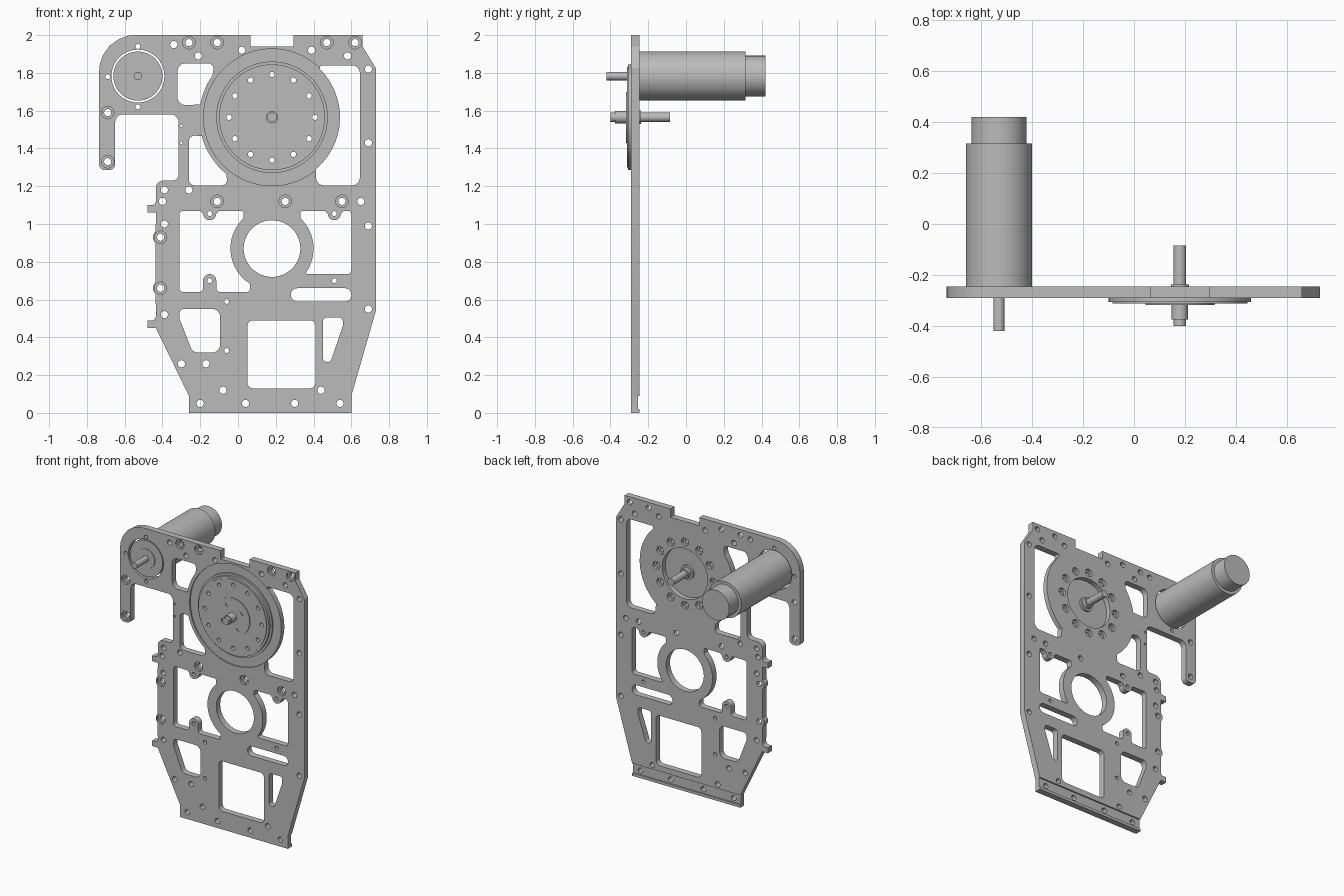
import bpy, bmesh, math
from mathutils import Vector, Matrix

default_cube = bpy.data.objects.get("Cube")
if default_cube:
    bpy.data.objects.remove(default_cube, do_unlink=True)

UNIT = 0.01  # profiles are written in hundredths
scene_objects = bpy.context.scene.collection.objects

metal = bpy.data.materials.new("plain_grey_metal")
metal.use_nodes = True
grey = (0.5, 0.5, 0.5, 1)
metal.diffuse_color = grey
metal.node_tree.nodes["Principled BSDF"].inputs["Base Color"].default_value = grey


def arc(centre, radius, start, end, steps=16):
    """Unfilleted points along an arc, angles in degrees."""
    angles = [math.radians(start + (end - start) * i / steps) for i in range(steps + 1)]
    return [(centre[0] + radius * math.cos(a), centre[1] + radius * math.sin(a), 0) for a in angles]


def circle(centre, radius, steps=64):
    return arc(centre, radius, 0, 360, steps)[:-1]


def circles(centres, radius):
    return [circle(centre, radius, 24) for centre in centres]


def row(z, *xs):
    return [(x, z) for x in xs]


def column(x, *zs):
    return [(x, z) for z in zs]


def rounded(corners, fillet, steps=6):
    """Fillet every corner (x, z), or (x, z, radius) where it differs."""
    points = []
    for i, corner in enumerate(corners):
        radius = corner[2] if len(corner) > 2 else fillet
        p = Vector(corner[:2])
        if radius == 0:
            points.append(tuple(p))
            continue
        to_a = Vector(corners[i - 1][:2]) - p
        to_b = Vector(corners[(i + 1) % len(corners)][:2]) - p
        half = to_a.angle(to_b) / 2
        reach = min(radius / math.tan(half), to_a.length * 0.49, to_b.length * 0.49)
        radius = reach * math.tan(half)
        a, b = to_a.normalized(), to_b.normalized()
        centre = p + (a + b).normalized() * radius / math.sin(half)
        u, v = p + a * reach - centre, p + b * reach - centre
        for k in range(steps + 1):
            points.append(tuple(centre + u.lerp(v, k / steps).normalized() * radius))
    return points


def box(x0, x1, z0, z1, fillet):
    return rounded([(x0, z0), (x1, z0), (x1, z1), (x0, z1)], fillet)


def prism(name, loops, front, back):
    """Extrude an outline with holes along y, from front to back."""
    curve = bpy.data.curves.new(name, "CURVE")
    curve.dimensions, curve.fill_mode = "2D", "BOTH"
    curve.extrude = (back - front) / 2
    for loop in loops:
        spline = curve.splines.new("POLY")
        spline.points.add(len(loop) - 1)
        for point, place in zip(spline.points, loop):
            point.co = (place[0] * UNIT, place[1] * UNIT, 0, 1)
        spline.use_cyclic_u = True
    temp = bpy.data.objects.new(name + "_profile", curve)
    scene_objects.link(temp)
    graph = bpy.context.evaluated_depsgraph_get()
    mesh = bpy.data.meshes.new_from_object(temp.evaluated_get(graph))
    bpy.data.objects.remove(temp, do_unlink=True)
    mesh.transform(Matrix.Translation((0, (front + back) / 2, 0)) @ Matrix.Rotation(math.pi / 2, 4, "X"))
    bm = bmesh.new()
    bm.from_mesh(mesh)
    bmesh.ops.remove_doubles(bm, verts=bm.verts, dist=0.00001)
    bmesh.ops.recalc_face_normals(bm, faces=bm.faces)
    bm.to_mesh(mesh)
    bm.free()
    mesh.name = name
    mesh.materials.clear()
    mesh.materials.append(metal)
    part = bpy.data.objects.new(name, mesh)
    scene_objects.link(part)
    return part


def carve(part, cutter):
    """Subtract the cutter for good and remove it."""
    cutter.hide_render = True
    cut = part.modifiers.new("cut", "BOOLEAN")
    cut.operation, cut.solver, cut.object = "DIFFERENCE", "EXACT", cutter
    graph = bpy.context.evaluated_depsgraph_get()
    part.data = bpy.data.meshes.new_from_object(part.evaluated_get(graph))
    part.modifiers.clear()
    bpy.data.objects.remove(cutter, do_unlink=True)


def turned(name, centre, steps):
    """Stepped round part: radius, front and back of each named step."""
    for step, (radius, front, back) in steps.items():
        prism(f"{name}_{step}", [circle(centre, radius)], front, back)


FRONT, BACK = -0.29, -0.245
wheel, motor, ring = (18, 156.5), (-53, 178.3), (18, 87)
LEFT, RIGHT, TOP = -43.5, 73, 200

# Plate outline, anticlockwise from the foot
right_side = [(-26, 0), (60, 0), (60, 9), (RIGHT, 54), (RIGHT, 182.5), (66, 194), (66, TOP)]
notch = [(29.5, TOP), (29.5, 194), (6.5, 194), (6.5, TOP)]
arm = [(-73.5, TOP, 19), (-73.5, 128.5, 3), (-65, 128.5, 3), (-65, 158, 4), (-31.5, 158, 4),
       (-31.5, 123, 3), (LEFT, 123, 4)]


def tab(z):
    return [(LEFT, z + 4, 2), (LEFT - 4.5, z + 4), (LEFT - 4.5, z), (LEFT, z)]


edge_screws = column(-41, 93, 66)
bulges = [point for screw in edge_screws for point in arc(screw, 4, 130, 230)]
outline = rounded(right_side + notch + arm + tab(106) + bulges + tab(45) + [(-26, 9)], 0)

# Windows around the wheel and the ring
lug_left, lug_right, lug_low = (-15, 105.5), (51, 105.5), (-15, 70)
upper_window = rounded([(-32, 185), (-12.5, 185), *arc(wheel, 38.5, 145, 170), (-32, 163)], 4)
inner_window = rounded([(-26, 147), *arc(wheel, 38.5, 195, 231), (-5.5, 120.5), (-26, 120.5)], 3)
tall_window = rounded([(43.5, 184), (64.5, 184), (64.5, 120.5), (41.5, 120.5),
                       *arc(wheel, 36, -50, 45)], 4)
left_window = rounded([(-31, 107), (-20, 107), *arc(lug_left, 3.5, 180, 360), (-10, 107),
                       (3, 107), (3, 104), *arc(ring, 22, 133, 238), (6.5, 64), (-11.5, 64),
                       *arc(lug_low, 3.5, 0, 180), (-18.5, 64), (-31, 64)], 2)
right_window = rounded([(60, 107), (56, 107), *arc(lug_right, 3.5, 360, 180), (46, 107),
                        (33, 107), (33, 104), *arc(ring, 22, 47, -35), (36.5, 73.5), (60, 73.5)], 2)

# Windows near the foot
wedge_window = rounded([(45, 50.5), (55.5, 50.5), (55.5, 46), (49, 27), (45, 27)], 2)
corner_window = rounded([(-31, 55), (-9.5, 55), (-9.5, 32), (-24, 32), (-31, 50)], 4)
slot, square_window = box(28, 60, 59, 66, 3.3), box(5, 41, 13, 49, 3)
windows = [upper_window, inner_window, tall_window, left_window, right_window, wedge_window,
           corner_window, slot, square_window, circle(ring, 15), circle(motor, 14), circle(wheel, 18)]

# Screw holes, grouped by size
counterbored = (row(196, -26, -11, 47, 62) + column(-69, 159, 133) + edge_screws
                + row(112, -11, 25, 55))
medium = (row(192, 2, 39) + row(189, -21, 58) + [(-34, 195)] + column(69, 182, 143, 99, 55)
          + row(118, -39, -26) + row(112, -40, 65) + column(-39, 100, 52)
          + row(26, -30, -17) + row(12, -8, 44))
small = (column(motor[0], 194, 162) + [(-69, 178), lug_left, lug_right, lug_low, (51, 70)]
         + column(-6, 59, 33))
tiny = column(-30, 152, 143)
base = row(5, -20, 4, 30, 54)
wheel_bolts = circle(wheel, 22.7, 12)

holes = (circles(counterbored + medium + base, 1.9) + circles(small, 1.3)
         + circles(tiny, 0.7) + circles(wheel_bolts, 1.4))
plate = prism("side_plate", [outline] + windows + holes, FRONT, BACK)

# Counterbores, wheel recess and bottom rebate
carve(plate, prism("front_bores", circles(counterbored, 3.3), FRONT - 0.02, FRONT + 0.015))
carve(plate, prism("wheel_recess", [circle(wheel, 36.2, 96)], FRONT - 0.02, FRONT + 0.01))
carve(plate, prism("back_bores", circles(wheel_bolts, 2.8), BACK - 0.02, BACK + 0.02))
carve(plate, prism("bottom_rebate", [box(-40, 70, 2, 9, 0)], BACK - 0.01, BACK + 0.02))

# Round wheel: seat, rim, face and hub cap
seat_edge, rim_edge, face_edge = [circle(wheel, r, 96) for r in (29.5, 28, 26.5)]
prism("wheel_seat", [seat_edge, rim_edge], FRONT, -0.28)
prism("wheel_rim", [rim_edge, face_edge], -0.307, -0.28)
prism("wheel_face", [face_edge] + circles(wheel_bolts, 1.4), -0.312, -0.28)
cap_holes = arc(wheel, 9, 30, 300, 3)
prism("wheel_cap", [circle(wheel, 13.5)] + circles(cap_holes, 1.3), -0.318, -0.312)

# Axle through the wheel, with a collar at the front
prism("axle_collar", [circle(wheel, 3.2), circle(wheel, 2.5)], -0.375, -0.318)
turned("axle", wheel, {"tip": (2.5, -0.4, -0.318), "flange": (5, -0.28, -0.265),
                       "hub": (3.5, -0.265, -0.238), "shaft": (2.5, -0.238, -0.085)})

# Motor with output shaft, pilot and end cap
turned("motor", motor, {"shaft": (2.2, -0.42, FRONT), "pilot": (7, FRONT, -0.285),
                        "body": (13, -0.285, 0.315), "end_cap": (10.8, 0.315, 0.42)})

# Shading
for part in scene_objects:
    part.select_set(part.type == "MESH")
bpy.context.view_layer.objects.active = plate
bpy.ops.object.shade_smooth_by_angle(angle=math.radians(30))
